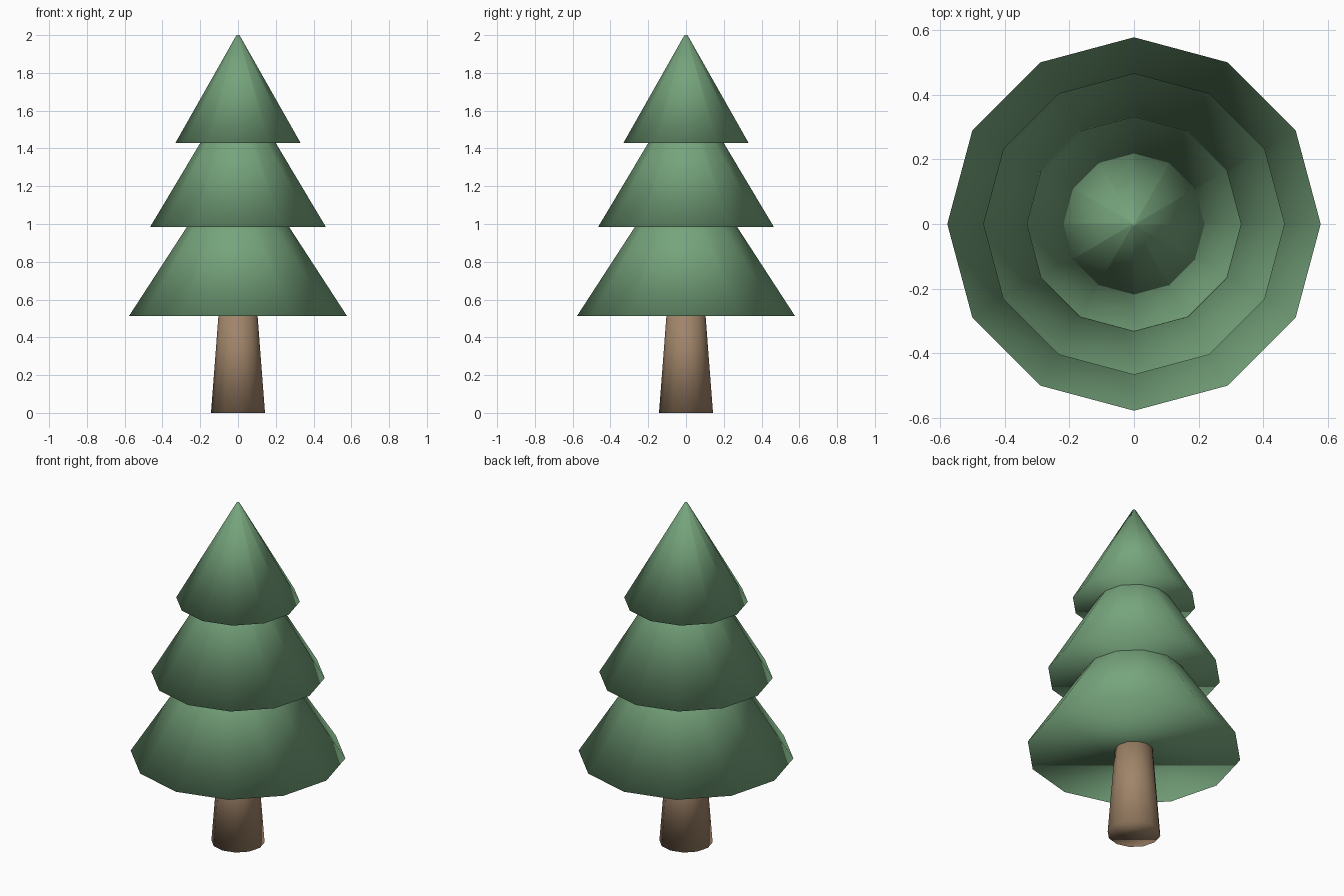
import bpy

default = bpy.data.objects.get("Cube")
if default:
    bpy.data.objects.remove(default, do_unlink=True)


def make_material(name, color):
    mat = bpy.data.materials.new(name)
    mat.use_nodes = True
    mat.diffuse_color = (*color, 1)
    bsdf = next(n for n in mat.node_tree.nodes if n.type == 'BSDF_PRINCIPLED')
    bsdf.inputs["Base Color"].default_value = (*color, 1)
    bsdf.inputs["Roughness"].default_value = 0.9
    return mat


def tapered(name, z_low, z_high, r_low, r_high, mat):
    """Twelve-sided capped frustum with soft shading all over."""
    bpy.ops.mesh.primitive_cone_add(
        vertices=12, radius1=r_low, radius2=r_high, depth=z_high - z_low,
        location=(0, 0, (z_low + z_high) / 2))
    obj = bpy.context.object
    obj.name = name
    obj.data.materials.append(mat)
    bpy.ops.object.shade_smooth()
    return obj


needles = make_material("needle green", (0.18, 0.37, 0.20))
bark = make_material("bark brown", (0.35, 0.23, 0.14))

# Trunk, tucked into the lowest tier
tapered("trunk", 0, 0.6, 0.143, 0.097, bark)

# Three foliage tiers, each overlapping the one below
tapered("lower_tier", 0.513, 1.17, 0.577, 0.15, needles)
tapered("middle_tier", 0.983, 1.63, 0.466, 0.08, needles)
tapered("top_tier", 1.428, 2.0, 0.332, 0.008, needles)
